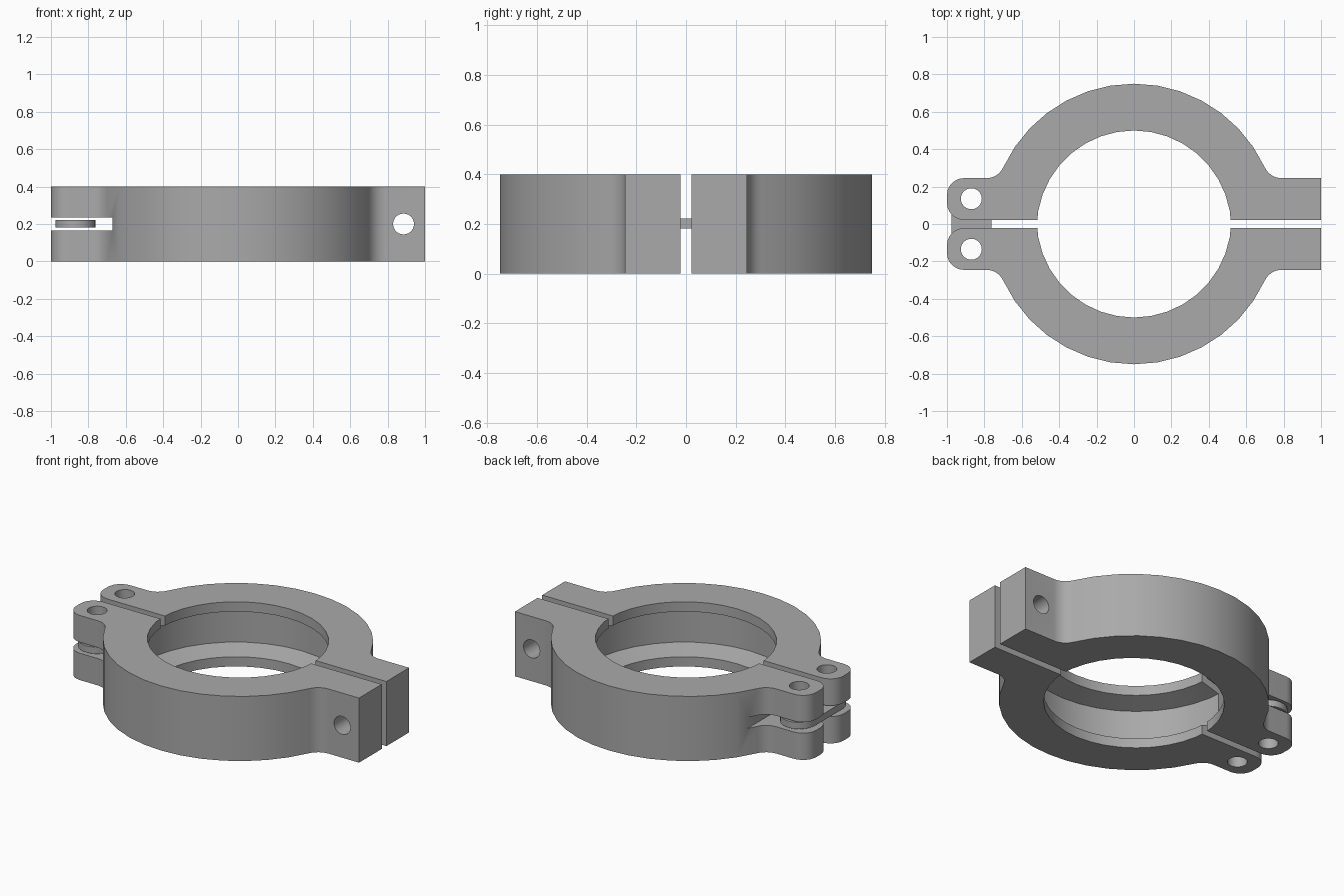
import bpy, bmesh
from math import sin, cos, pi, atan2, sqrt

if "Cube" in bpy.data.objects:
    bpy.data.objects.remove(bpy.data.objects["Cube"])

H = 0.4           # clamp height
GAP = 0.0225      # half the split between the two halves
EAR_Y = 0.245     # outer face of the ears
CY = -0.02        # ring centre, pulled towards the split
R_OUT, R_BORE, R_GROOVE = 0.77, 0.52, 0.64
FILLET, CORNER = 0.1, 0.09
PIN_X, PIN_Y, BOLT_X, HOLE_R = -0.87, 0.135, 0.885, 0.056

metal = bpy.data.materials.new("grey metal")
metal.use_nodes = True
GREY = (0.4, 0.4, 0.4, 1)
metal.diffuse_color = GREY
metal.node_tree.nodes["Principled BSDF"].inputs["Base Color"].default_value = GREY


def arc(cx, cy, r, a0, a1, n):
    return [(cx + r * cos(a0 + (a1 - a0) * i / n),
             cy + r * sin(a0 + (a1 - a0) * i / n)) for i in range(n + 1)]


def finish(name, bm):
    bmesh.ops.recalc_face_normals(bm, faces=bm.faces)
    mesh = bpy.data.meshes.new(name)
    bm.to_mesh(mesh)
    bm.free()
    mesh.materials.append(metal)
    obj = bpy.data.objects.new(name, mesh)
    bpy.context.collection.objects.link(obj)
    return obj


def prism(name, outline, z0, z1):
    bm = bmesh.new()
    face = bm.faces.new([bm.verts.new((x, y, z0)) for x, y in outline])
    new = bmesh.ops.extrude_face_region(bm, geom=[face])["geom"]
    bmesh.ops.translate(bm, vec=(0, 0, z1 - z0),
                        verts=[v for v in new if isinstance(v, bmesh.types.BMVert)])
    return finish(name, bm)


def lathe(name, profile, cy, n):
    bm = bmesh.new()
    rings = [[bm.verts.new((x, y, z)) for x, y in arc(0, cy, r, 0, 2 * pi, n)[:-1]]
             for r, z in profile]
    for a, b in zip(rings, rings[1:]):
        for i in range(n):
            j = (i + 1) % n
            bm.faces.new((a[i], a[j], b[j], b[i]))
    bm.faces.new(rings[0])
    bm.faces.new(rings[-1])
    return finish(name, bm)


def cut(obj, cutter):
    cutter.hide_render = True
    mod = obj.modifiers.new("cut", 'BOOLEAN')
    mod.operation, mod.solver, mod.object = 'DIFFERENCE', 'EXACT', cutter
    bpy.context.view_layer.objects.active = obj
    bpy.ops.object.modifier_apply(modifier=mod.name)
    bpy.data.objects.remove(cutter)


def smooth(obj):
    bpy.ops.object.select_all(action='DESELECT')
    obj.select_set(True)
    bpy.context.view_layer.objects.active = obj
    bpy.ops.object.shade_smooth_by_angle(angle=pi / 6)


def pin_hole(y):
    return prism("pin_hole_cutter", arc(PIN_X, y, HOLE_R, 0, 2 * pi, 24)[:-1], -0.1, H + 0.1)


# Half clamp outline: square bolt ear, filleted ring, rounded hinge ear
fy = EAR_Y + FILLET
fx = sqrt((R_OUT + FILLET) ** 2 - (fy - CY) ** 2)
a = atan2(fy - CY, fx)
outline = [(1, GAP), (1, EAR_Y)]
outline += arc(fx, fy, FILLET, -pi / 2, a - pi, 6)
outline += arc(0, CY, R_OUT, a, pi - a, 14)[1:-1]
outline += arc(-fx, fy, FILLET, -a, -pi / 2, 6)
outline += arc(CORNER - 1, EAR_Y - CORNER, CORNER, pi / 2, pi, 6)
outline += arc(CORNER - 1, GAP + CORNER, CORNER, pi, 1.5 * pi, 6)
back = prism("back_clamp_half", outline, 0, H)

# Bore with a tapered inner groove
cut(back, lathe("bore_cutter", [(R_BORE, -0.1), (R_BORE, 0.06), (R_GROOVE, 0.095),
                                (R_GROOVE, H - 0.095), (R_BORE, H - 0.06),
                                (R_BORE, H + 0.1)], CY, 36))

# Link slot, hinge pin hole and bolt hole
cut(back, prism("slot_cutter", [(-1.1, -0.1), (-0.67, -0.1), (-0.67, 0.6), (-1.1, 0.6)],
                0.166, 0.234))
cut(back, pin_hole(PIN_Y))
bolt = prism("bolt_hole_cutter", arc(0, 0, HOLE_R, 0, 2 * pi, 24)[:-1], -0.5, 0.5)
bolt.rotation_euler.x = pi / 2
bolt.location = (BOLT_X, 0, H / 2)
cut(back, bolt)

# Front half mirrors the back half
bm = bmesh.new()
bm.from_mesh(back.data)
bmesh.ops.scale(bm, vec=(1, -1, 1), verts=bm.verts)
front = finish("front_clamp_half", bm)

# Hinge link joining the two ears
LINK_R = 0.107
link = prism("hinge_link", arc(PIN_X, PIN_Y, LINK_R, 0, pi, 16)
             + arc(PIN_X, -PIN_Y, LINK_R, pi, 2 * pi, 16), 0.181, 0.222)
for side in (1, -1):
    cut(link, pin_hole(side * PIN_Y))

for part in (back, front, link):
    smooth(part)
